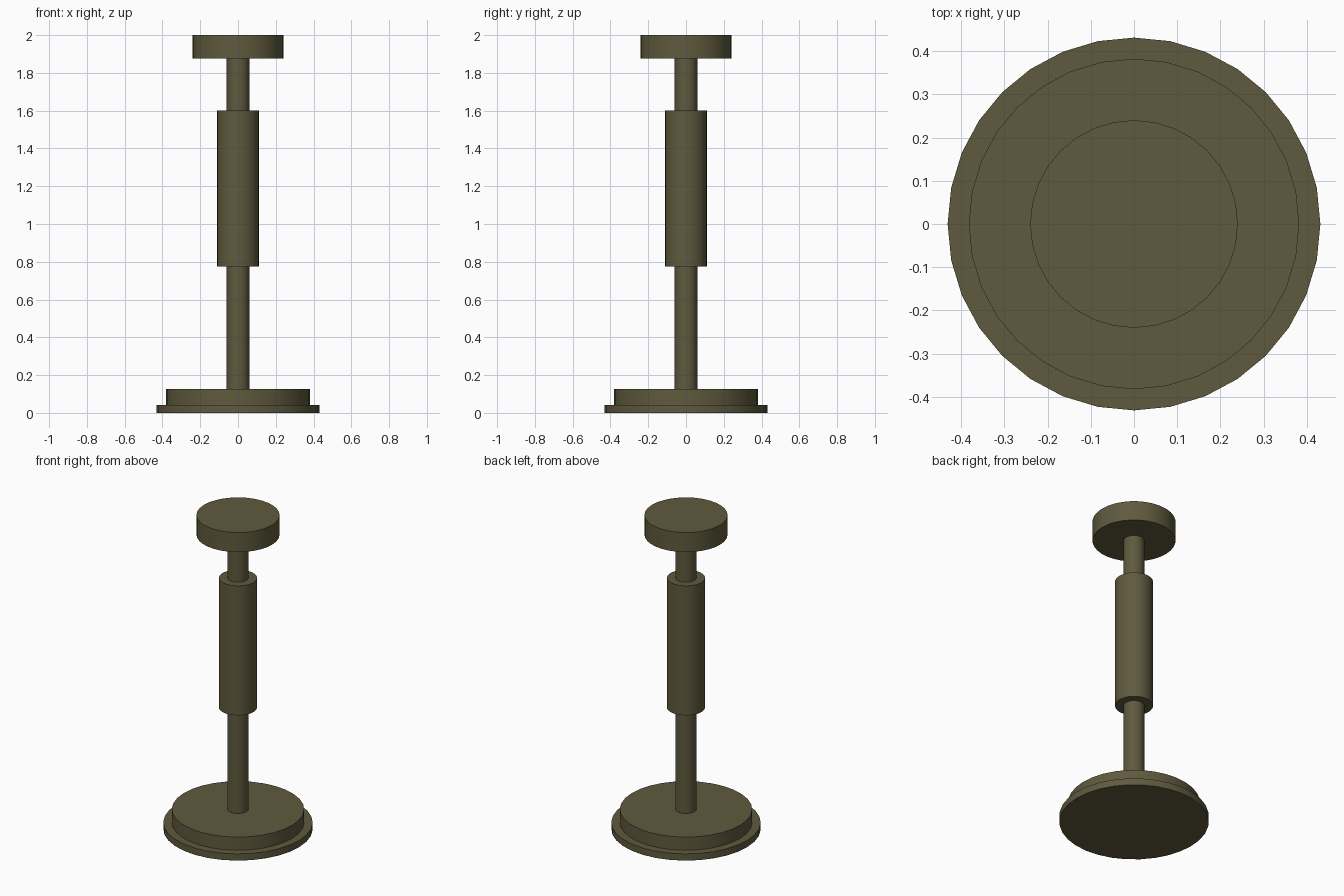
import bpy
import math

if "Cube" in bpy.data.objects:
    bpy.data.objects.remove(bpy.data.objects["Cube"])

SIDES = 32

olive = bpy.data.materials.new("olive_metal")
olive.diffuse_color = (0.114, 0.102, 0.048, 1.0)
olive.use_nodes = True
olive.node_tree.nodes["Principled BSDF"].inputs["Base Color"].default_value = olive.diffuse_color


def disc(name, radius, z_low, z_high):
    """Upright 32-sided cylinder on the centre axis."""
    bpy.ops.mesh.primitive_cylinder_add(
        vertices=SIDES, radius=radius, depth=z_high - z_low,
        location=(0, 0, (z_low + z_high) / 2))
    obj = bpy.context.object
    obj.name = name
    obj.data.materials.append(olive)
    bpy.ops.object.shade_smooth_by_angle(angle=math.radians(30))
    return obj


# Stepped foot
disc("base_flange", 0.431, 0.0, 0.043)
disc("base_plate", 0.382, 0.043, 0.127)

# Shaft with thicker grip sleeve
disc("shaft", 0.06, 0.127, 1.875)
disc("sleeve", 0.11, 0.775, 1.6)

# Top cap
disc("top_cap", 0.24, 1.875, 2.0)
